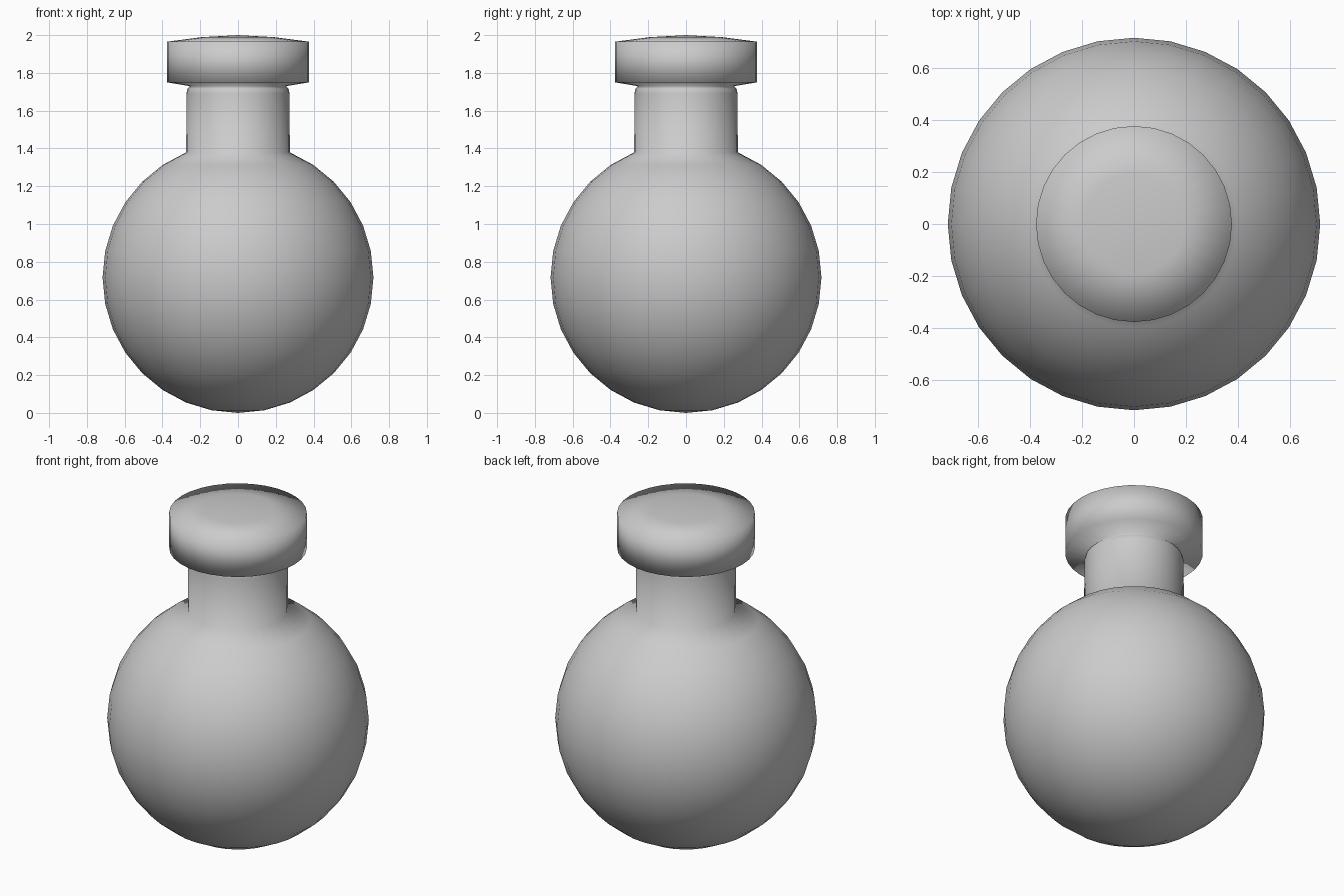
import bpy, bmesh, math

if "Cube" in bpy.data.objects:
    bpy.data.objects.remove(bpy.data.objects["Cube"])

SEG = 32          # sides around the axis
R, CZ = 0.717, 0.717   # bulb radius and centre height


def lathe(name, profile, segments=SEG):
    """Turn (radius, z) points around z; a radius of 0 makes a pole."""
    bm = bmesh.new()
    rings = []
    for r, z in profile:
        if r == 0:
            rings.append([bm.verts.new((0, 0, z))])
        else:
            rings.append([bm.verts.new((r * math.cos(math.tau * i / segments),
                                        r * math.sin(math.tau * i / segments), z))
                          for i in range(segments)])
    for a, b in zip(rings, rings[1:]):
        for i in range(segments):
            j = (i + 1) % segments
            if len(a) == 1:
                bm.faces.new((a[0], b[j], b[i]))
            elif len(b) == 1:
                bm.faces.new((a[i], a[j], b[0]))
            else:
                bm.faces.new((a[i], a[j], b[j], b[i]))
    bmesh.ops.recalc_face_normals(bm, faces=bm.faces)
    for f in bm.faces:
        f.smooth = True
    me = bpy.data.meshes.new(name)
    bm.to_mesh(me)
    bm.free()
    ob = bpy.data.objects.new(name, me)
    bpy.context.collection.objects.link(ob)
    return ob


# Round bulb: 16-ring sphere, left open two rings below the top pole
bulb = [(0, CZ - R)]
for k in range(1, 15):
    a = math.pi * k / 16
    bulb.append((R * math.sin(a), CZ - R * math.cos(a)))

# Straight neck with a slight pinch under the lip
neck = [(0.273, 1.69), (0.268, 1.715), (0.255, 1.73)]

# Wide lip with a shallow domed top
lip = [(0.377, 1.75), (0.377, 1.965), (0.193, 1.989), (0, 2.0)]

lathe("flask", bulb + neck + lip)
